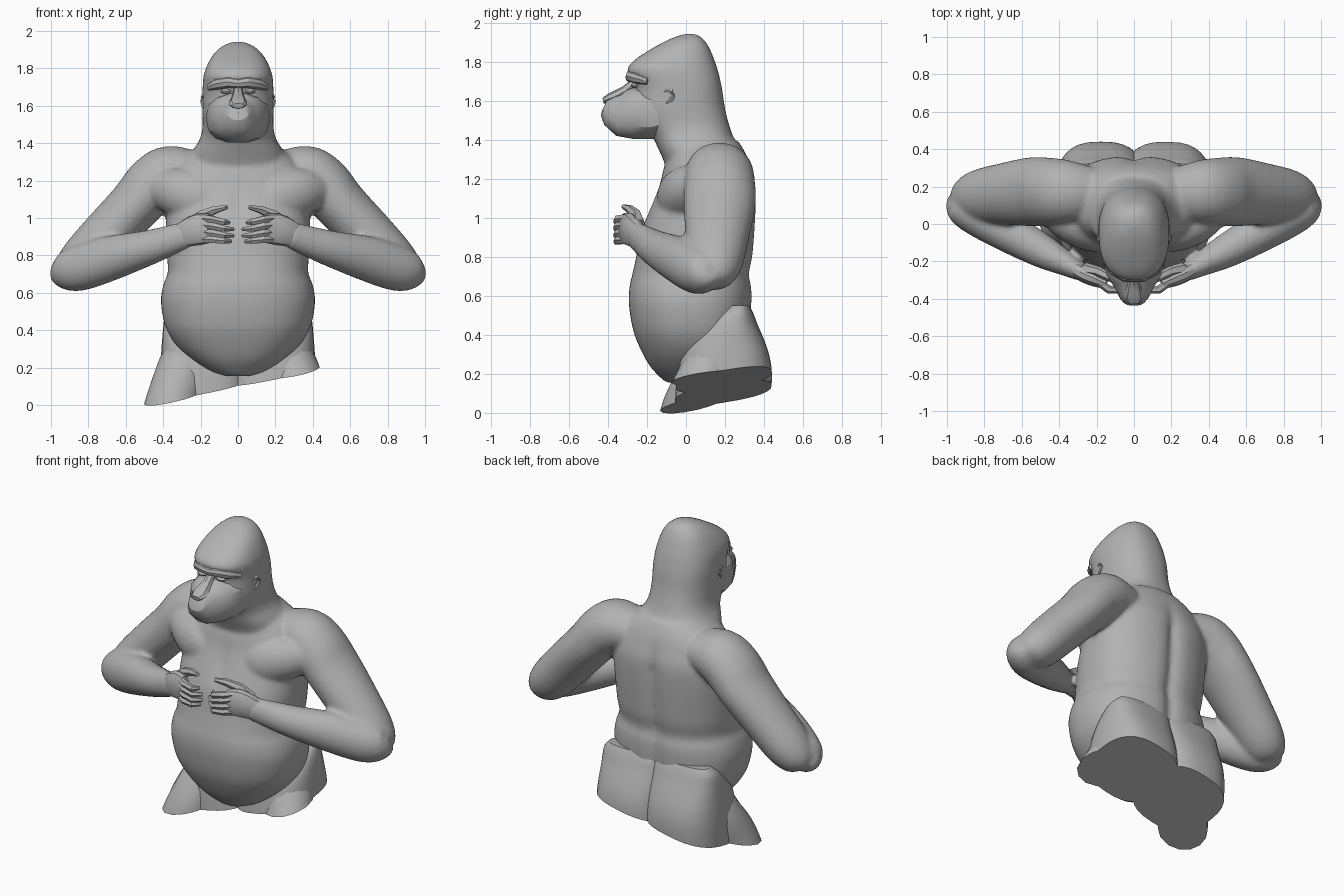
import bpy, bmesh, math
from mathutils import Vector, Matrix

cube = bpy.data.objects.get("Cube")
if cube:
    bpy.data.objects.remove(cube, do_unlink=True)

grey = bpy.data.materials.new("plain grey")
grey.use_nodes = True
grey.diffuse_color = (0.45, 0.45, 0.45, 1)
for node in grey.node_tree.nodes:
    if node.type == 'BSDF_PRINCIPLED':
        node.inputs["Base Color"].default_value = (0.45, 0.45, 0.45, 1)
        node.inputs["Roughness"].default_value = 0.8


def smooth_path(pts, steps):
    """Catmull-Rom interpolation of tuples."""
    out = []
    for i in range(len(pts) - 1):
        a, b, c, d = (pts[max(0, min(len(pts) - 1, i + k))] for k in (-1, 0, 1, 2))
        for j in range(steps):
            t = j / steps
            out.append(tuple(0.5 * (2 * q + (r - p) * t + (2 * p - 5 * q + 4 * r - s) * t * t
                                    + (3 * q - p - 3 * r + s) * t ** 3)
                             for p, q, r, s in zip(a, b, c, d)))
    return out + [pts[-1]]


def oval(n, power):
    """Unit superellipse; a lower power is squarer."""
    for i in range(n):
        a = 2 * math.pi * i / n
        c, s = math.cos(a), math.sin(a)
        yield math.copysign(abs(c) ** power, c), math.copysign(abs(s) ** power, s)


def bridge(bm, rings):
    """Skin a list of point rings and cap both ends."""
    vs = [[bm.verts.new(p) for p in ring] for ring in rings]
    n = len(vs[0])
    for a, b in zip(vs, vs[1:]):
        for i in range(n):
            bm.faces.new((a[i], a[(i + 1) % n], b[(i + 1) % n], b[i]))
    bm.faces.new(vs[0])
    bm.faces.new(vs[-1])


def stack(bm, sections, cx=0, n=64, power=0.85, steps=4, groove=0):
    """Horizontal sections (z, half width, front y, back y)."""
    rings = []
    for z, w, yf, yb in smooth_path(sections, steps):
        ring = []
        for u, v in oval(n, power):
            y = (yf + yb) / 2 + v * (yb - yf) / 2
            dip = groove * math.exp(-(u * w / 0.045) ** 2)
            if v > 0:                           # spine
                y -= dip * min(1, max(0, (1.3 - z) / 0.2))
            else:                               # breastbone
                y += dip * 0.5 * max(0, 1 - abs(z - 1.08) / 0.15)
            ring.append((cx + u * w, y, z))
        rings.append(ring)
    bridge(bm, rings)


def tube(bm, path, side=1, n=16, power=1.0, steps=4):
    """Path points (x, y, z, upward radius, sideways radius)."""
    pts = smooth_path([(p[0] * side,) + tuple(p[1:]) for p in path], steps)
    rings = []
    for i, p in enumerate(pts):
        a, b = pts[max(0, i - 1)], pts[min(len(pts) - 1, i + 1)]
        t = (Vector(b[:3]) - Vector(a[:3])).normalized()
        across = t.cross(Vector((0, 0, 1))).normalized()
        up = across.cross(t)
        rings.append([Vector(p[:3]) + across * u * p[4] + up * v * p[3]
                      for u, v in oval(n, power)])
    bridge(bm, rings)


def finish(bm, name, angle=40):
    bmesh.ops.recalc_face_normals(bm, faces=bm.faces[:])
    me = bpy.data.meshes.new(name)
    bm.to_mesh(me)
    bm.free()
    me.materials.append(grey)
    me.shade_smooth()
    me.set_sharp_from_angle(angle=math.radians(angle))
    ob = bpy.data.objects.new(name, me)
    bpy.context.collection.objects.link(ob)
    return ob


# Body: torso, neck with skull, chest muscles and both arms fused into one skin
bm = bmesh.new()
stack(bm, [(0.155, .06, -.1, .08), (0.18, .15, -.13, .18), (0.24, .245, -.185, .26),
           (0.32, .33, -.23, .31), (0.42, .388, -.27, .33), (0.55, .412, -.292, .34),
           (0.64, .4, -.29, .34), (0.71, .375, -.275, .328), (0.8, .38, -.255, .345),
           (0.92, .385, -.235, .355), (1.05, .385, -.185, .362), (1.16, .375, -.14, .36),
           (1.25, .35, -.115, .335), (1.33, .29, -.085, .305), (1.39, .2, -.04, .27)],
      groove=0.03)
stack(bm, [(1.2, .3, -.09, .32), (1.28, .27, -.11, .3), (1.36, .24, -.145, .27),
           (1.42, .205, -.175, .24), (1.48, .19, -.22, .22), (1.56, .19, -.265, .2),
           (1.66, .19, -.262, .185), (1.72, .188, -.285, .172), (1.76, .184, -.302, .162),
           (1.81, .168, -.262, .145), (1.87, .135, -.17, .12), (1.915, .09, -.085, .09),
           (1.942, .03, -.01, .05)])
for s in (1, -1):
    tube(bm, [(.08, -.02, 1.09, .11, .1), (.2, -.035, 1.1, .14, .115),
              (.33, .01, 1.14, .13, .115), (.45, .09, 1.16, .09, .09)], s, 20)
    tube(bm, [(.18, .16, 1.23, .11, .13), (.35, .17, 1.235, .153, .17),
              (.45, .172, 1.18, .155, .182), (.55, .172, 1.07, .142, .185),
              (.7, .16, .91, .138, .165), (.83, .145, .77, .13, .145),
              (.905, .125, .7, .098, .11), (.93, .115, .67, .045, .06)], s, 24)
    tube(bm, [(.985, .13, .735, .05, .04), (.945, .11, .725, .095, .088),
              (.86, .06, .73, .122, .11), (.7, -.03, .78, .122, .108),
              (.5, -.14, .835, .097, .092), (.37, -.21, .878, .082, .067),
              (.27, -.265, .915, .07, .045)], s, 24)
body = finish(bm, "body")
remesh = body.modifiers.new("fuse", 'REMESH')
remesh.mode = 'VOXEL'
remesh.voxel_size = 0.014
remesh.use_smooth_shade = True
soften = body.modifiers.new("soften", 'SMOOTH')
soften.factor = 0.5
soften.iterations = 5

# Hips: two buttocks and thigh stumps, sliced off by one slanting plane
bm = bmesh.new()
for s in (1, -1):
    stack(bm, [(-.15, .24, -.06, .42), (.08, .24, -.055, .435), (.2, .238, -.045, .44),
               (.29, .234, -.03, .428), (.37, .228, .005, .402), (.45, .22, .08, .368),
               (.51, .205, .155, .345), (.55, .17, .21, .325)],
          cx=s * 0.176, n=32, power=0.76)
    tube(bm, [(.22, .16, .36, .06, .06), (.26, .13, .26, .13, .13), (.3, .09, .165, .142, .145),
              (.345, .025, .03, .145, .145), (.39, -.02, -.15, .15, .15)], s, 14)
bmesh.ops.bisect_plane(bm, geom=bm.verts[:] + bm.edges[:] + bm.faces[:], dist=1e-5,
                       plane_co=(0, 0, .105), plane_no=(.2, .16, -1), clear_outer=True)
bmesh.ops.holes_fill(bm, edges=[e for e in bm.edges if e.is_boundary], sides=0)
finish(bm, "hips")

# Muzzle and jaw
bm = bmesh.new()
tube(bm, [(0, -.02, 1.55, .1, .165), (0, -.18, 1.535, .135, .172), (0, -.275, 1.535, .133, .145),
          (0, -.335, 1.535, .12, .108), (0, -.375, 1.555, .092, .082),
          (0, -.405, 1.575, .06, .06), (0, -.415, 1.58, .035, .04)], n=14, power=0.8, steps=1)
finish(bm, "muzzle", 30)

# Nose with nostril wings
bm = bmesh.new()
tube(bm, [(0, -.25, 1.71, .02, .02), (0, -.31, 1.65, .028, .032),
          (0, -.385, 1.612, .028, .05), (0, -.425, 1.6, .014, .032)], n=8, steps=2)
finish(bm, "nose", 30)

# Brow ridge
bm = bmesh.new()
tube(bm, [(-.155, -.195, 1.7, .018, .015), (-.11, -.255, 1.717, .03, .022),
          (-.05, -.286, 1.727, .03, .024), (0, -.289, 1.72, .026, .022),
          (.05, -.286, 1.727, .03, .024), (.11, -.255, 1.717, .03, .022),
          (.155, -.195, 1.7, .018, .015)], n=8, steps=1)
finish(bm, "brow", 30)

# Upper lip
bm = bmesh.new()
tube(bm, [(-.085, -.335, 1.535, .008, .008), (-.045, -.39, 1.552, .013, .013),
          (0, -.412, 1.56, .015, .014), (.045, -.39, 1.552, .013, .013),
          (.085, -.335, 1.535, .008, .008)], n=6, steps=1)
finish(bm, "upper_lip", 30)

for s, label in ((1, "left"), (-1, "right")):
    # Eye
    bm = bmesh.new()
    bmesh.ops.create_uvsphere(bm, u_segments=10, v_segments=6, radius=1,
                              matrix=Matrix.Translation((s * .065, -.262, 1.678))
                              @ Matrix.Diagonal((.03, .02, .014, 1)))
    finish(bm, label + "_eye")

    # Ear rim
    bm = bmesh.new()
    tube(bm, [(.172, -.115, 1.64, .01, .01), (.184, -.085, 1.655, .012, .012),
              (.19, -.065, 1.63, .012, .012), (.184, -.085, 1.595, .011, .011),
              (.172, -.11, 1.58, .008, .008)], s, 6, steps=2)
    finish(bm, label + "_ear")

    # Hand: palm, four bent fingers and a raised thumb
    bm = bmesh.new()
    tube(bm, [(.33, -.23, .893, .06, .04), (.27, -.265, .92, .075, .045),
              (.21, -.29, .94, .085, .045), (.15, -.32, .945, .078, .028)],
         s, 12, 0.8, 2)
    for z0, z1, tip in ((1.0, .975, .05), (.965, .94, .025),
                        (.925, .905, .025), (.885, .875, .04)):
        tube(bm, [(.2, -.3, z0, .022, .022), (.135, -.35, (z0 + z1) / 2 + .005, .021, .022),
                  (.075, -.355, z1 + .003, .018, .019), (tip, -.32, z1, .011, .012)],
             s, 6, steps=1)
    tube(bm, [(.26, -.24, .96, .04, .035), (.19, -.255, 1.015, .03, .028),
              (.12, -.29, 1.045, .022, .022), (.06, -.32, 1.058, .012, .014)],
         s, 6, steps=1)
    finish(bm, label + "_hand", 30)
